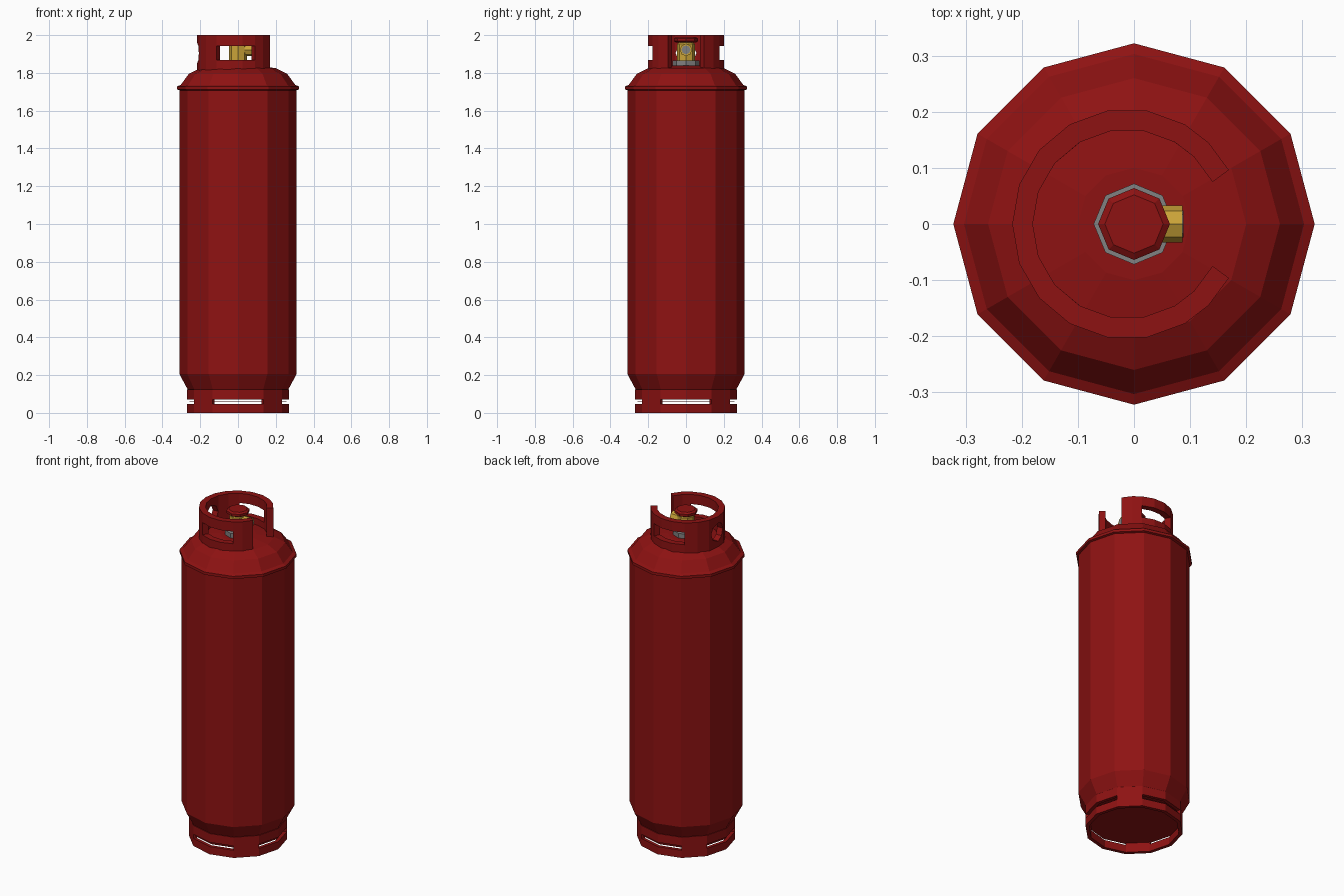
import bpy, bmesh, math
from mathutils import Matrix

if "Cube" in bpy.data.objects:
    bpy.data.objects.remove(bpy.data.objects["Cube"])


def material(name, rgb):
    m = bpy.data.materials.new(name)
    m.diffuse_color = (*rgb, 1)
    m.use_nodes = True
    m.node_tree.nodes["Principled BSDF"].inputs["Base Color"].default_value = m.diffuse_color
    return m


RED = material("dark red paint", (0.27, 0.006, 0.006))
BRASS = material("brass", (0.60, 0.37, 0.04))
GREY = material("grey metal", (0.22, 0.22, 0.22))


def finish(name, bm, mat):
    me = bpy.data.meshes.new(name)
    bm.to_mesh(me)
    bm.free()
    me.materials.append(mat)
    ob = bpy.data.objects.new(name, me)
    bpy.context.collection.objects.link(ob)
    return ob


def lathe(name, profile, sides, mat, matrix=Matrix()):
    """Closed turned solid from (radius, z) points, bottom to top."""
    bm = bmesh.new()
    rings = [[bm.verts.new((r * math.cos(2 * math.pi * i / sides),
                            r * math.sin(2 * math.pi * i / sides), z))
              for i in range(sides)] for r, z in profile]
    for a, b in zip(rings, rings[1:]):
        for i in range(sides):
            j = (i + 1) % sides
            bm.faces.new((a[i], a[j], b[j], b[i]))
    bm.faces.new(rings[0][::-1])
    bm.faces.new(rings[-1])
    bm.transform(matrix)
    return finish(name, bm, mat)


def band(name, radius, angles, heights, skip, thickness, closed, cx=0.0):
    """Upright plate ring with window cells left out, thickened inward."""
    bm = bmesh.new()
    cols = [[bm.verts.new((cx + radius * math.cos(math.radians(a)),
                           radius * math.sin(math.radians(a)), z))
             for z in heights] for a in angles]
    n = len(cols)
    for i in range(n if closed else n - 1):
        a, b = cols[i], cols[(i + 1) % n]
        for k in range(len(heights) - 1):
            if k == 1 and skip(angles[i]):
                continue
            bm.faces.new((a[k], b[k], b[k + 1], a[k + 1]))
    ob = finish(name, bm, RED)
    mod = ob.modifiers.new("thickness", 'SOLIDIFY')
    mod.thickness = thickness
    mod.offset = -1
    mod.use_even_offset = True
    return ob


# tank with shoulder seam
lathe("tank", [(0.262, 0.12), (0.268, 0.127), (0.31, 0.205), (0.31, 1.708),
               (0.322, 1.712), (0.322, 1.728), (0.303, 1.737),
               (0.26, 1.795), (0.20, 1.825), (0.10, 1.838)], 12, RED)

# slotted foot ring and the base plate inside it
band("foot_ring", 0.27, list(range(0, 360, 30)), [0, 0.046, 0.072, 0.125],
     lambda a: (a // 30) % 3 != 1, 0.02, True)
lathe("base_plate", [(0.258, 0.057), (0.258, 0.061)], 12, RED)

# guard collar, open toward +x, with two windows and a rear hole
collar = band("collar", 0.205,
              [28, 45, 60, 80, 100, 120, 140, 160, 180,
               200, 220, 240, 260, 280, 300, 315, 332],
              [1.812, 1.868, 1.942, 2.0],
              lambda a: 60 <= a < 120 or 240 <= a < 300, 0.036, False, -0.012)
cutter = lathe("collar_hole_cutter", [(0.055, -0.1), (0.055, 0.1)], 8, RED,
               Matrix.Translation((-0.21, 0, 1.905)) @ Matrix.Rotation(math.pi / 2, 4, 'Y'))
cutter.hide_render = True
cutter.hide_viewport = True
cut = collar.modifiers.new("rear hole", 'BOOLEAN')
cut.operation = 'DIFFERENCE'
cut.object = cutter
cut.solver = 'EXACT'

# valve: neck flange, body, side outlet, handwheel
lathe("valve_neck", [(0.072, 1.825), (0.072, 1.866)], 8, GREY)
lathe("valve_body", [(0.047, 1.86), (0.047, 1.952), (0.03, 1.968)], 8, BRASS)
side = Matrix.Translation((0, 0, 1.922)) @ Matrix.Rotation(math.pi / 2, 4, 'Y')
lathe("valve_outlet", [(0.033, 0.0), (0.033, 0.086)], 8, BRASS, side)
lathe("outlet_opening", [(0.024, 0.08), (0.024, 0.088)], 8, GREY, side)
lathe("handwheel", [(0.055, 1.962), (0.064, 1.968), (0.064, 1.982), (0.052, 1.99)], 8, RED)
